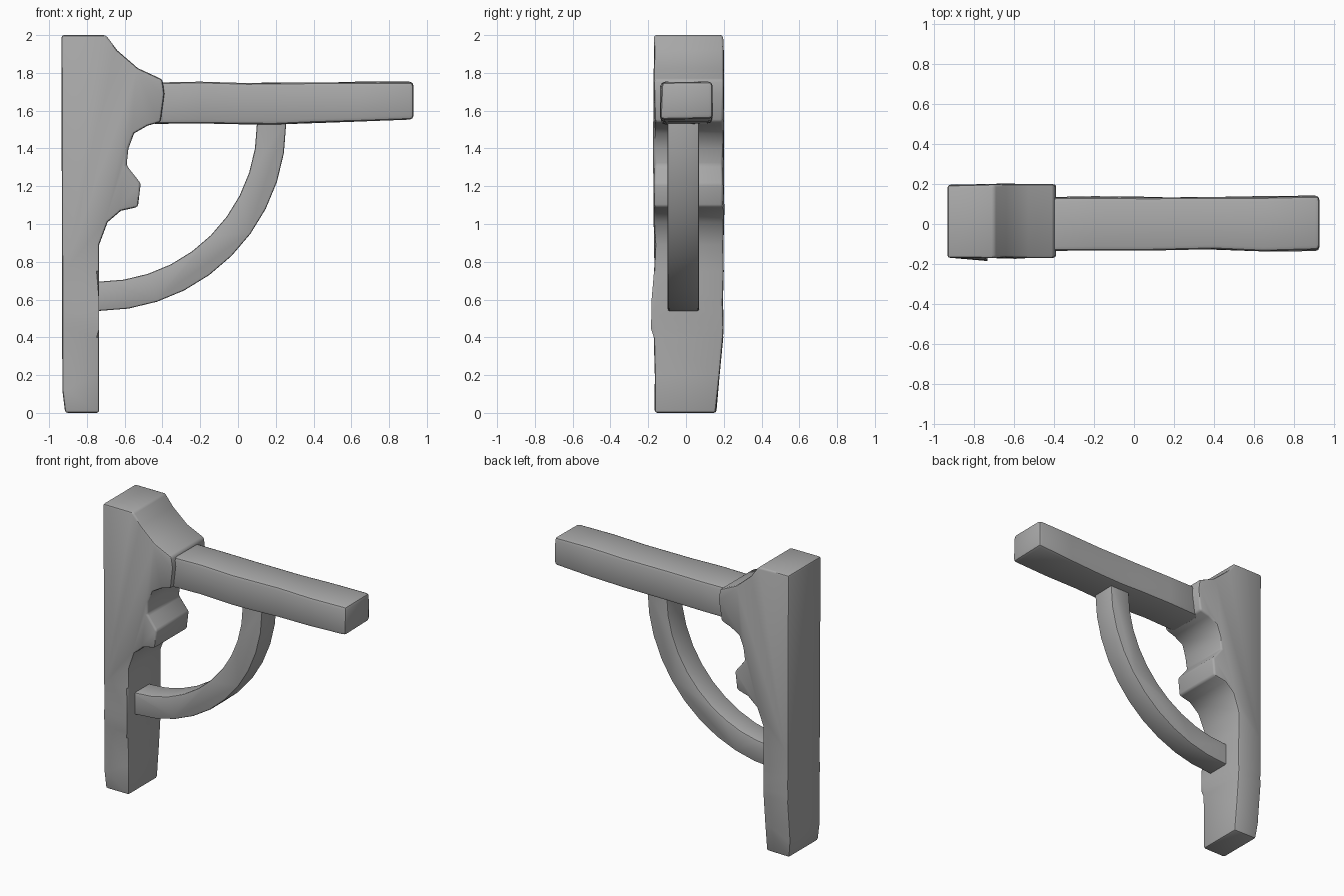
import bpy, bmesh, math, random
from mathutils import Vector

random.seed(4)
if "Cube" in bpy.data.objects:
    bpy.data.objects.remove(bpy.data.objects["Cube"], do_unlink=True)

stone = bpy.data.materials.new("plain_grey")
stone.use_nodes = True
GREY = (0.4, 0.4, 0.4, 1)
stone.diffuse_color = GREY
stone.node_tree.nodes["Principled BSDF"].inputs["Base Color"].default_value = GREY


def timber(name, outline, front, back, bevel, axis=None, cuts=(), shape=None):
    """Extrude an x-z outline through y, slice it, reshape it and ease its edges."""
    bm = bmesh.new()
    face = bm.faces.new([bm.verts.new((x, front, z)) for x, z in outline])
    grown = bmesh.ops.extrude_face_region(bm, geom=[face])["geom"]
    moved = [v for v in grown if isinstance(v, bmesh.types.BMVert)]
    bmesh.ops.translate(bm, verts=moved, vec=(0, back - front, 0))
    for c in cuts:
        bmesh.ops.bisect_plane(bm, geom=bm.verts[:] + bm.edges[:] + bm.faces[:],
                               plane_co=Vector(axis) * c, plane_no=axis)
    bmesh.ops.recalc_face_normals(bm, faces=bm.faces)
    sharp = [e for e in bm.edges if e.calc_face_angle(0) > 0.7]
    if shape:
        for v in bm.verts:
            shape(v.co)
    bmesh.ops.bevel(bm, geom=sharp, offset=bevel, segments=2, profile=0.5,
                    affect='EDGES', clamp_overlap=True)
    bmesh.ops.recalc_face_normals(bm, faces=bm.faces)
    mesh = bpy.data.meshes.new(name)
    bm.to_mesh(mesh)
    bm.free()
    mesh.materials.append(stone)
    obj = bpy.data.objects.new(name, mesh)
    bpy.context.collection.objects.link(obj)
    bpy.ops.object.select_all(action='DESELECT')
    obj.select_set(True)
    bpy.context.view_layer.objects.active = obj
    bpy.ops.object.shade_smooth_by_angle(angle=math.radians(40))


# Post with a flared head, a carved hollow and a small nose below it
post = [(-0.935, 2), (-0.7, 2), (-0.64, 1.92), (-0.53, 1.825), (-0.4, 1.765),
        (-0.39, 1.69), (-0.41, 1.54), (-0.48, 1.52), (-0.55, 1.48),
        (-0.58, 1.4), (-0.59, 1.31), (-0.515, 1.215), (-0.53, 1.09),
        (-0.62, 1.07), (-0.69, 1.01), (-0.735, 0.89), (-0.735, 0),
        (-0.915, 0), (-0.93, 0.12)]


def weather_post(co):
    co.y += random.uniform(-0.004, 0.004)
    if co.y > 0 and co.z < 0.4:
        co.y -= 0.04 * (1 - co.z / 0.4)
    # splintered chip on the front corner
    if co.y < 0 and co.x > -0.75 and abs(co.z - 0.52) < 0.01:
        co.y -= 0.03


timber("post", post, -0.168, 0.198, 0.014, (0, 0, 1),
       (0.2, 0.4, 0.45, 0.52, 0.59, 0.75), weather_post)


# Horizontal beam with slightly uneven faces
def weather_beam(co):
    co.y += random.uniform(-0.006, 0.006)
    co.z += random.uniform(-0.004, 0.004)


timber("beam", [(-0.46, 1.53), (0.2, 1.53), (0.93, 1.555), (0.93, 1.75), (-0.46, 1.75)],
       -0.132, 0.138, 0.022, (1, 0, 0), (-0.2, 0.05, 0.4, 0.65), weather_beam)


# Quarter-circle brace, ends set into post and beam
def arc(radius, steps=10):
    return [(-0.735 + radius * math.sin(a), 1.53 - radius * math.cos(a))
            for a in (math.pi / 2 * i / steps for i in range(steps + 1))]


outer, inner = arc(0.99), arc(0.835)
brace = ([(-0.76, 0.54)] + outer + [(0.255, 1.56), (0.1, 1.56)]
         + inner[::-1] + [(-0.76, 0.695)])
timber("curved_brace", brace, -0.097, 0.07, 0.01)
